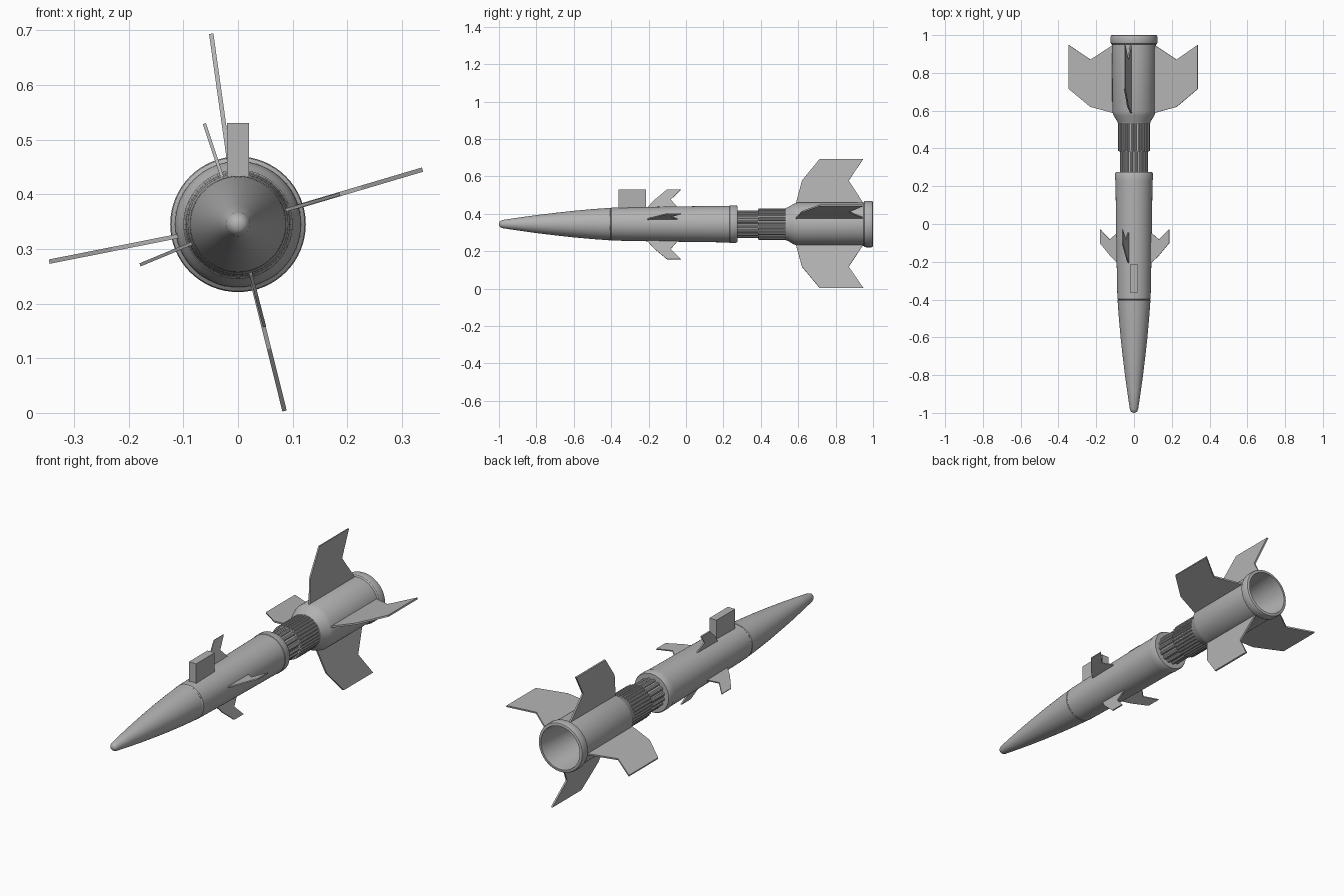
import bpy, bmesh, math
from mathutils import Matrix, Vector

if "Cube" in bpy.data.objects:
    bpy.data.objects.remove(bpy.data.objects["Cube"])

AXIS = Vector((0, 0, 0.345))      # centre line, running along y

grey = bpy.data.materials.new("plain grey")
grey.use_nodes = True
grey.diffuse_color = (0.45, 0.45, 0.45, 1)
grey.node_tree.nodes["Principled BSDF"].inputs["Base Color"].default_value = (0.45, 0.45, 0.45, 1)


def finish(name, bm, smooth=False):
    bmesh.ops.remove_doubles(bm, verts=bm.verts, dist=1e-5)
    bmesh.ops.recalc_face_normals(bm, faces=bm.faces)
    mesh = bpy.data.meshes.new(name)
    bm.to_mesh(mesh)
    bm.free()
    mesh.materials.append(grey)
    obj = bpy.data.objects.new(name, mesh)
    obj.location = AXIS
    bpy.context.collection.objects.link(obj)
    if smooth:
        bpy.ops.object.select_all(action="DESELECT")
        obj.select_set(True)
        bpy.context.view_layer.objects.active = obj
        bpy.ops.object.shade_smooth_by_angle(angle=math.radians(30))
    return obj


def lathe(name, profile, steps=64):
    """Revolve (y, radius) points around the centre line."""
    bm = bmesh.new()
    verts = [bm.verts.new((r, y, 0)) for y, r in profile]
    edges = [bm.edges.new(pair) for pair in zip(verts, verts[1:])]
    bmesh.ops.spin(bm, geom=verts + edges, cent=(0, 0, 0), axis=(0, 1, 0),
                   angle=math.tau, steps=steps)
    return finish(name, bm, True)


def fin(name, outline, degrees, thickness):
    """Flat plate from (radius, y) points, turned about the centre line."""
    bm = bmesh.new()
    face = bm.faces.new([bm.verts.new((r, y, -thickness / 2)) for r, y in outline])
    side = bmesh.ops.extrude_face_region(bm, geom=[face])["geom"]
    bmesh.ops.translate(bm, vec=(0, 0, thickness),
                        verts=[v for v in side if isinstance(v, bmesh.types.BMVert)])
    bmesh.ops.rotate(bm, verts=bm.verts,
                     matrix=Matrix.Rotation(-math.radians(degrees), 3, "Y"))
    return finish(name, bm)


def ribs(name, count, radius, width, y0, y1):
    """Ring of lengthwise round rods."""
    bm = bmesh.new()
    for i in range(count):
        a = math.tau * (i + 0.5) / count
        place = (Matrix.Translation((radius * math.cos(a), (y0 + y1) / 2, radius * math.sin(a)))
                 @ Matrix.Rotation(math.pi / 2, 4, "X"))
        bmesh.ops.create_cone(bm, cap_ends=True, segments=10, radius1=width, radius2=width,
                              depth=y1 - y0, matrix=place)
    return finish(name, bm, True)


# Nose and main body
lathe("nose_tip", [(-1, 0), (-0.998, 0.01), (-0.992, 0.017), (-0.98, 0.022), (-0.9, 0.034)])
lathe("nose_cone", [(-0.9, 0.034), (-0.8, 0.048), (-0.7, 0.06), (-0.6, 0.071),
                    (-0.5, 0.08), (-0.405, 0.087), (-0.402, 0.085)])
lathe("body", [(-0.402, 0.085), (-0.398, 0.088), (-0.2, 0.092), (0, 0.095), (0.232, 0.098),
               (0.234, 0.1), (0.268, 0.1), (0.275, 0.096), (0.275, 0)])

# Narrow ribbed middle
lathe("front_core", [(0.27, 0.066), (0.39, 0.066)])
ribs("front_rods", 16, 0.066, 0.009, 0.27, 0.39)
lathe("rear_core", [(0.385, 0), (0.385, 0.079), (0.535, 0.079)])
ribs("rear_rods", 32, 0.079, 0.006, 0.387, 0.535)

# Hollow engine housing with a rim
lathe("engine_housing", [(0.53, 0.07), (0.532, 0.085), (0.545, 0.09), (0.575, 0.108),
                         (0.595, 0.115), (0.95, 0.116), (0.955, 0.122), (0.962, 0.124),
                         (0.99, 0.124), (0.998, 0.121), (1, 0.116), (1, 0.108),
                         (0.96, 0.104), (0.65, 0.075), (0.65, 0)])

# Four swept tail fins and four small forward fins
tail = [(0.095, 0.585), (0.11, 0.587), (0.235, 0.62), (0.352, 0.715),
        (0.352, 0.948), (0.235, 0.87), (0.11, 0.95), (0.11, 0.9)]
canard = [(0.08, -0.21), (0.095, -0.205), (0.135, -0.17), (0.165, -0.135), (0.194, -0.102),
          (0.194, -0.028), (0.138, -0.082), (0.088, -0.04)]
for label, tail_angle, canard_angle in (("left", 16.5, 16.5), ("top", 98, 108.5),
                                        ("right", 191.2, 202.5), ("bottom", 284, 284.5)):
    fin(label + "_tail_fin", tail, tail_angle, 0.008)
    fin(label + "_forward_fin", canard, canard_angle, 0.006)

# Upright block on the back
bm = bmesh.new()
bmesh.ops.create_cube(bm, size=1, matrix=Matrix.Translation((0, -0.288, 0.131))
                      @ Matrix.Diagonal((0.04, 0.148, 0.108, 1)))
finish("top_block", bm)
